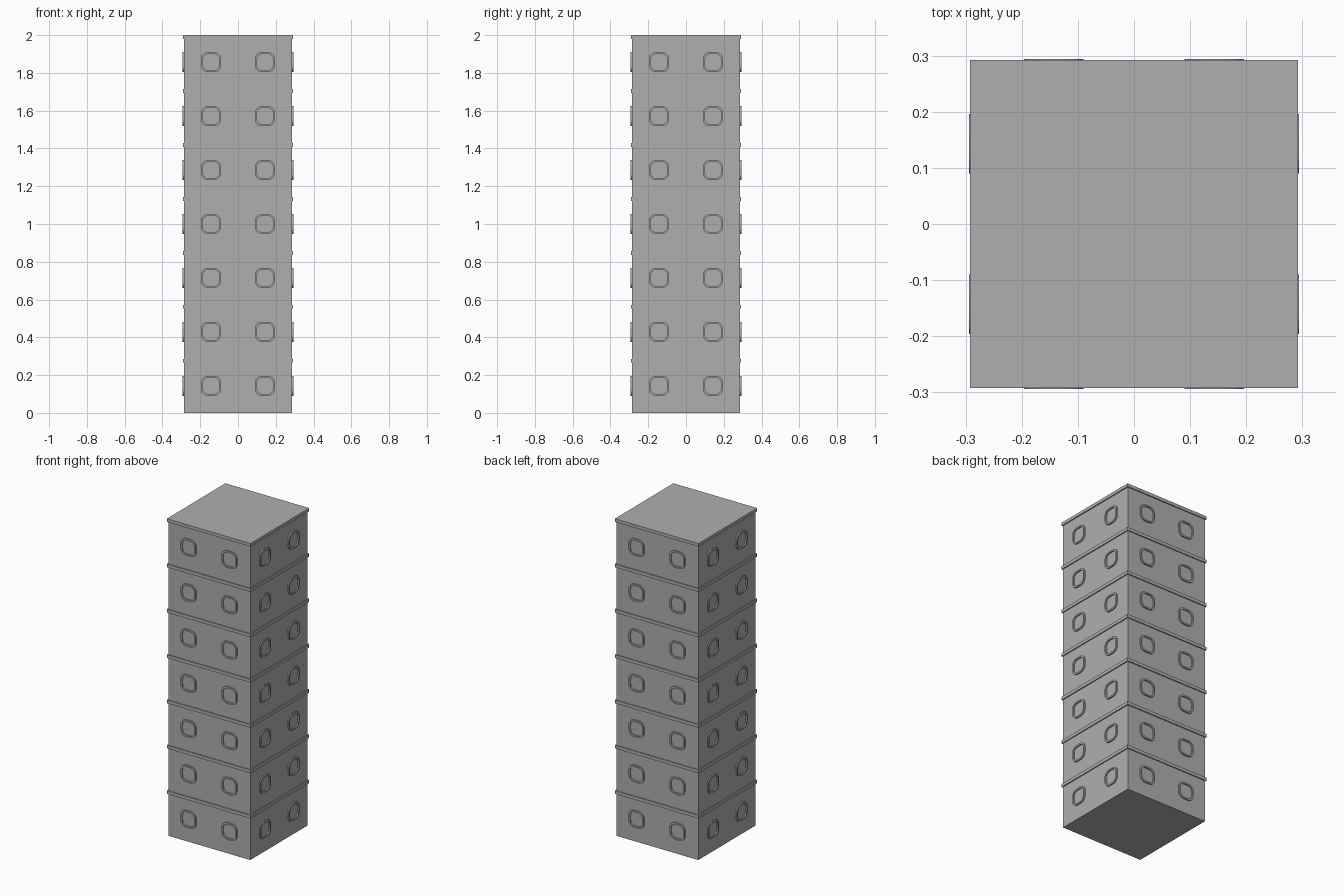
import bpy, bmesh
from math import pi, cos, sin
from mathutils import Matrix, Vector

if "Cube" in bpy.data.objects:
    bpy.data.objects.remove(bpy.data.objects["Cube"])

FLOORS = 7
H = 2.0 / FLOORS      # storey height
R = H                 # wall half width
BAND_OUT, BAND_H = 0.0065, 0.02
FRAME_OUT = 0.008

stone = bpy.data.materials.new("dark_grey")
stone.diffuse_color = (0.43, 0.43, 0.43, 1)
stone.use_nodes = True
stone.node_tree.nodes["Principled BSDF"].inputs["Base Color"].default_value = stone.diffuse_color


def finish(name, bm):
    bmesh.ops.recalc_face_normals(bm, faces=bm.faces)
    mesh = bpy.data.meshes.new(name)
    bm.to_mesh(mesh)
    bm.free()
    mesh.materials.append(stone)
    obj = bpy.data.objects.new(name, mesh)
    bpy.context.collection.objects.link(obj)
    return obj


def box(name, half, z0, z1):
    bm = bmesh.new()
    m = Matrix.Translation((0, 0, (z0 + z1) / 2)) @ Matrix.Diagonal((half * 2, half * 2, z1 - z0, 1))
    bmesh.ops.create_cube(bm, size=1, matrix=m)
    return finish(name, bm)


def rounded_square(half, radius, steps=4):
    pts = []
    for q, (sx, sz) in enumerate([(1, 1), (-1, 1), (-1, -1), (1, -1)]):
        for k in range(steps + 1):
            a = (q + k / steps) * pi / 2
            pts.append((sx * (half - radius) + radius * cos(a),
                        sz * (half - radius) + radius * sin(a)))
    return pts


def add_frame(bm, place):
    outer, inner = rounded_square(0.053, 0.036), rounded_square(0.043, 0.028)
    # cross-section loops: outer wall, outer front, inner front, inner wall
    loops = []
    for pts, y in ((outer, 0.002), (outer, -FRAME_OUT), (inner, -FRAME_OUT), (inner, 0.002)):
        loops.append([bm.verts.new(place @ Vector((x, y, z))) for x, z in pts])
    n = len(outer)
    for j in range(4):
        a, b = loops[j], loops[(j + 1) % 4]
        for i in range(n):
            k = (i + 1) % n
            bm.faces.new((a[i], a[k], b[k], b[i]))


# Main tower
box("tower_walls", R, 0, 2.0 - BAND_H)

# Ledge at the top of every storey, the last one being the roof
for f in range(FLOORS):
    top = (f + 1) * H
    box("roof_slab" if f == FLOORS - 1 else f"floor_ledge_{f + 1}", R + BAND_OUT, top - BAND_H, top)

# Two raised window frames per storey on each side
for side, label in enumerate(("front", "right", "back", "left")):
    bm = bmesh.new()
    turn = Matrix.Rotation(side * pi / 2, 4, 'Z')
    for f in range(FLOORS):
        for x in (-R / 2, R / 2):
            add_frame(bm, turn @ Matrix.Translation((x, -R, (f + 0.5) * H)))
    finish(f"{label}_window_frames", bm)
